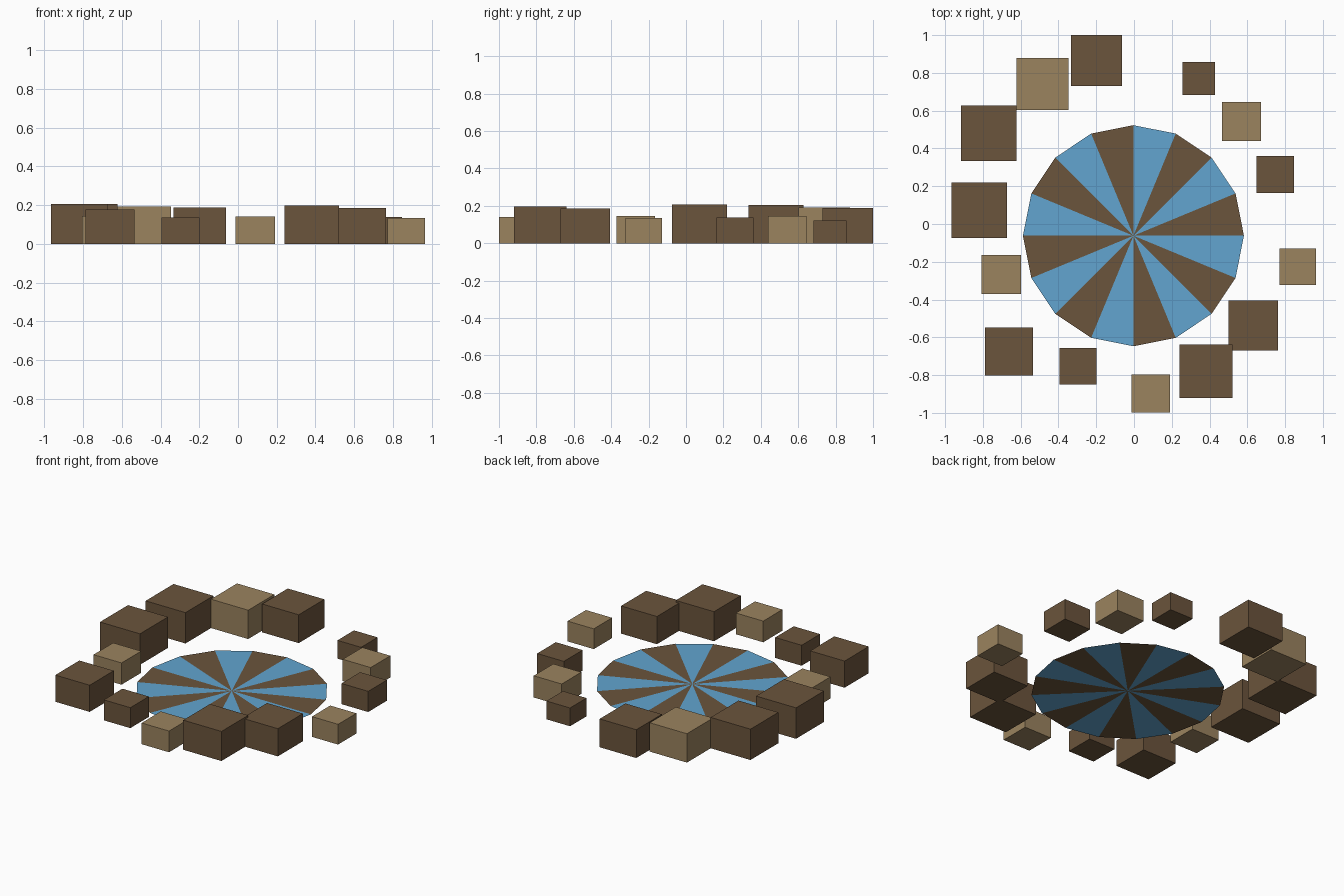
import bpy, bmesh, math

if "Cube" in bpy.data.objects:
    bpy.data.objects.remove(bpy.data.objects["Cube"])


def material(name, rgb):
    m = bpy.data.materials.new(name)
    m.diffuse_color = (*rgb, 1)
    m.use_nodes = True
    m.node_tree.nodes["Principled BSDF"].inputs["Base Color"].default_value = m.diffuse_color
    return m


DARK = material("dark_brown", (0.147, 0.089, 0.045))
LIGHT = material("light_tan", (0.328, 0.227, 0.114))
BLUE = material("water_blue", (0.122, 0.376, 0.631))


def finish(bm, name, mats):
    me = bpy.data.meshes.new(name)
    bm.to_mesh(me)
    bm.free()
    for m in mats:
        me.materials.append(m)
    ob = bpy.data.objects.new(name, me)
    bpy.context.collection.objects.link(ob)
    return ob


# Pool: flat 16-sided fan on the ground, alternating brown and blue sectors
bm = bmesh.new()
CX, CY, R, N = -0.003, -0.062, 0.585, 16
centre = bm.verts.new((CX, CY, 0))
rim = [bm.verts.new((CX + R * math.cos(2 * math.pi * i / N),
                     CY + R * math.sin(2 * math.pi * i / N), 0)) for i in range(N)]
for i in range(N):
    f = bm.faces.new((centre, rim[i], rim[(i + 1) % N]))
    f.material_index = i % 2
finish(bm, "pool", [DARK, BLUE])

# Stones: square blocks around the pool (centre x, centre y, width, material)
STONES = [
    (-0.198, 0.865, 0.270, DARK),
    (-0.484, 0.740, 0.275, LIGHT),
    (-0.768, 0.480, 0.294, DARK),
    (-0.819, 0.073, 0.295, DARK),
    (-0.703, -0.268, 0.207, LIGHT),
    (-0.661, -0.674, 0.254, DARK),
    (-0.297, -0.753, 0.195, DARK),
    (0.089, -0.898, 0.202, LIGHT),
    (0.381, -0.779, 0.282, DARK),
    (0.631, -0.538, 0.264, DARK),
    (0.868, -0.226, 0.193, LIGHT),
    (0.748, 0.262, 0.197, DARK),
    (0.569, 0.542, 0.207, LIGHT),
    (0.343, 0.770, 0.174, DARK),
]
for i, (x, y, w, mat) in enumerate(STONES):
    h = 0.7 * w  # every block is 0.7 as tall as it is wide
    bm = bmesh.new()
    bmesh.ops.create_cube(bm, size=1)
    bmesh.ops.scale(bm, vec=(w, w, h), verts=bm.verts)
    ob = finish(bm, f"stone_{i + 1}", [mat])
    ob.location = (x, y, h / 2)
